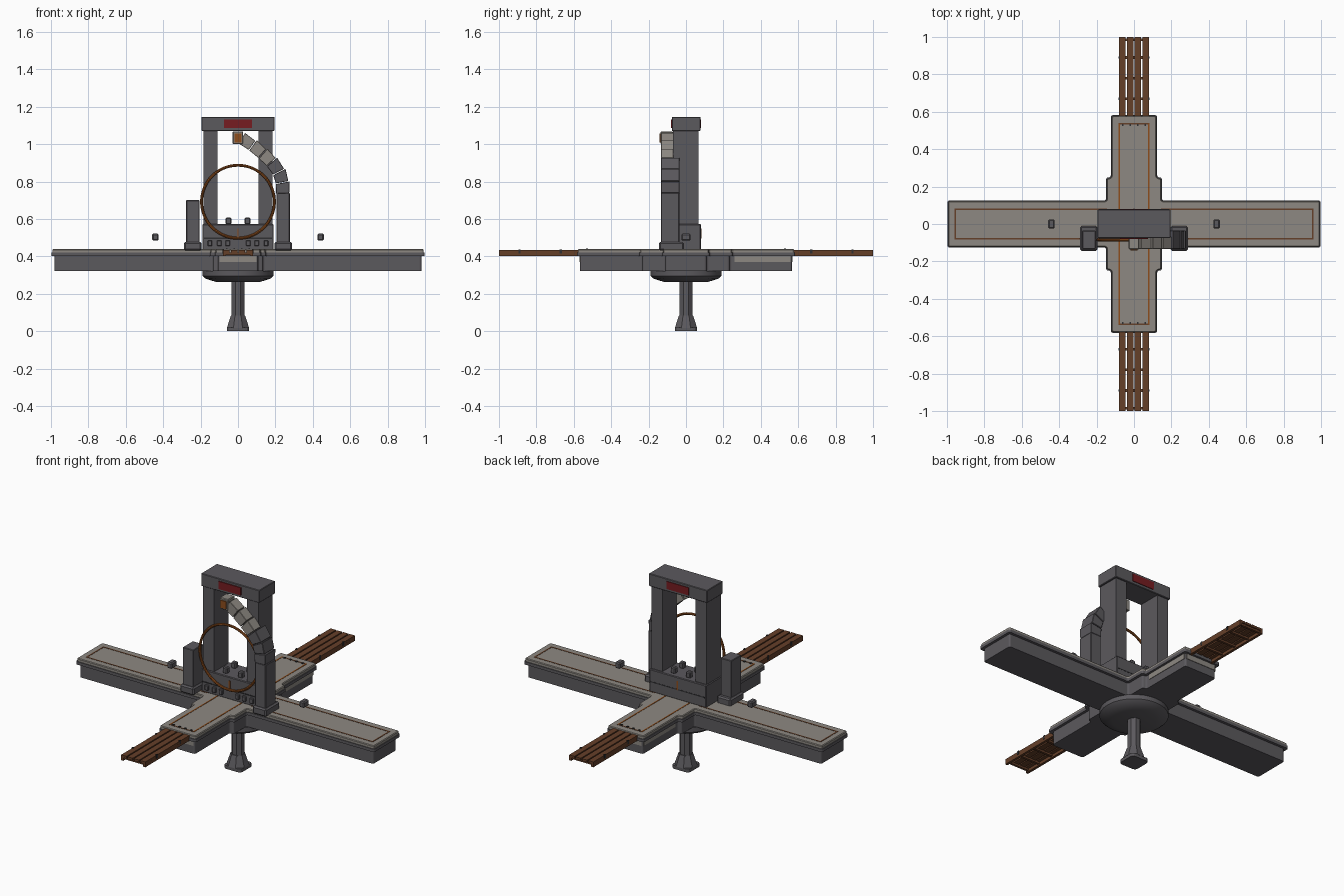
import bpy
import bmesh
from math import cos, sin, pi
from mathutils import Vector

cube = bpy.data.objects.get("Cube")
if cube:
    bpy.data.objects.remove(cube, do_unlink=True)


def material(name, r, g, b):
    m = bpy.data.materials.new(name)
    m.use_nodes = True
    m.diffuse_color = (r, g, b, 1)
    m.node_tree.nodes["Principled BSDF"].inputs["Base Color"].default_value = (r, g, b, 1)
    return m


STONE = material("warm grey stone", .27, .25, .225)
STEEL = material("dark grey steel", .105, .10, .11)
WOOD = material("brown wood", .13, .05, .022)
RUST = material("rust orange", .27, .075, .012)
RED = material("dark red", .18, .012, .015)
SHADOW = material("charcoal", .03, .03, .032)


def finish(name, bm, mat, bevel=0):
    bmesh.ops.recalc_face_normals(bm, faces=bm.faces)
    mesh = bpy.data.meshes.new(name)
    bm.to_mesh(mesh)
    bm.free()
    mesh.materials.append(mat)
    ob = bpy.data.objects.new(name, mesh)
    bpy.context.collection.objects.link(ob)
    if bevel:
        mod = ob.modifiers.new("soft edges", "BEVEL")
        mod.width = bevel
        mod.segments = 1
    return ob


def box(name, x, y, z, mat, bevel=0):
    """Box from (low, high) ranges on each axis."""
    bm = bmesh.new()
    bmesh.ops.create_cube(bm, size=1)
    for v in bm.verts:
        v.co = [(r[0] + r[1]) / 2 + c * (r[1] - r[0]) for r, c in zip((x, y, z), v.co)]
    return finish(name, bm, mat, bevel)


def prism(name, points, push, mat, bevel=0, round_corners=0):
    """Extrude a flat outline along a vector."""
    bm = bmesh.new()
    face = bm.faces.new([bm.verts.new(p) for p in points])
    new = bmesh.ops.extrude_face_region(bm, geom=[face])["geom"]
    bmesh.ops.translate(bm, vec=push, verts=[g for g in new if isinstance(g, bmesh.types.BMVert)])
    if round_corners:
        upright = [e for e in bm.edges if abs(e.verts[0].co.z - e.verts[1].co.z) > .001]
        bmesh.ops.bevel(bm, geom=upright, offset=round_corners, segments=3,
                        profile=.5, affect="EDGES")
    return finish(name, bm, mat, bevel)


def lathe(name, rings, sides, mat, turn=0):
    """Stack of (radius, height) rings with closed ends."""
    bm = bmesh.new()
    loops = [[bm.verts.new((r * cos(turn + 2 * pi * i / sides), r * sin(turn + 2 * pi * i / sides), z))
              for i in range(sides)] for r, z in rings]
    bm.faces.new(loops[0])
    bm.faces.new(loops[-1])
    for a, b in zip(loops, loops[1:]):
        for i in range(sides):
            j = (i + 1) % sides
            bm.faces.new((a[i], a[j], b[j], b[i]))
    return finish(name, bm, mat)


def cross(name, grow, low, high, mat, bevel=0):
    """Cross-shaped deck layer with a wider middle."""
    quarter = [(.993, .122), (.145, .122), (.145, .245), (.12, .245), (.12, .578)]
    quarter = [(x + grow, y + grow) for x, y in quarter]
    outline = quarter + [(-x, y) for x, y in reversed(quarter)]
    outline += [(-x, -y) for x, y in outline]
    return prism(name, [(x, y, low) for x, y in outline], (0, 0, high - low), mat, bevel, .011)


# Deck, lip and hull
cross("deck_slab", 0, .416, .438, STONE, .004)
cross("deck_lip", .004, .402, .420, STEEL)
cross("deck_hull", -.012, .322, .406, STEEL)

# Pale upper panels on the hull of the short arms
for s in (-1, 1):
    box("hull_end_panel", (-.1, .1), sorted((s * .564, s * .569)), (.37, .402), STONE)
    box("hull_side_panel", sorted((s * .106, s * .111)), (.26, .56), (.37, .402), STONE)

# Inlaid lines on the deck
for s in (-1, 1):
    for t in (-1, 1):
        box("long_inlay", sorted((s * .145, s * .955)), (t * .08 - .004, t * .08 + .004), (.434, .4395), WOOD)
        box("short_inlay", (t * .08 - .004, t * .08 + .004), sorted((s * .08, s * .538)), (.434, .4395), RUST)
    box("long_inlay_end", (s * .955 - .004, s * .955 + .004), (-.084, .084), (.434, .4395), WOOD)
    box("short_inlay_end", (-.084, .084), (s * .535 - .004, s * .535 + .004), (.434, .4395), WOOD)
    for i in range(4):
        x = -.06 + i * .04
        box("inlay_stud", (x - .005, x + .005), (s * .53 - .005, s * .53 + .005), (.434, .443), SHADOW)

# Timber walkways
for s in (-1, 1):
    y = sorted((s * .565, s * 1.0))
    for i in range(4):
        x = -.0635 + i * .0423
        box("walkway_plank", (x - .0175, x + .0175), y, (.419, .433), WOOD)
    for t in (-1, 1):
        box("walkway_side_beam", sorted((t * .066, t * .081)), y, (.401, .422), WOOD)
    for d in (.67, .78, .89, .985):
        box("walkway_crossbar", (-.072, .072), (s * d - .007, s * d + .007), (.408, .42), WOOD)
    for d in (.67, .89):
        for t in (-1, 1):
            box("walkway_bolt", (t * .079 - .004, t * .079 + .004), (s * d - .006, s * d + .006),
                (.415, .437), SHADOW)

# Pedestal
dish = lathe("pedestal_dish", [(.12, .264), (.172, .28), (.189, .295), (.189, .323)], 32, STEEL)
lathe("pedestal_column", [(.037, .07), (.037, .27)], 8, STEEL, pi / 8)
foot = prism("pedestal_foot", [(-.058, -.058, 0), (.058, -.058, 0), (.058, .058, 0), (-.058, .058, 0)],
             (0, 0, .02), STEEL, 0, .02)
lathe("pedestal_flare", [(.064, .018), (.041, .085)], 8, STEEL, pi / 8)

# Gate: plinth, pillars, lintel and signs
box("gate_plinth", (-.19, .19), (-.078, .08), (.436, .572), STEEL, .004)
for s in (-1, 1):
    box("gate_pillar", sorted((s * .11, s * .185)), (-.07, .067), (.57, 1.075), STEEL)
    box("gate_sign", (-.075, .075), sorted((s * .07, s * .081)), (1.086, 1.132), RED)
    box("plinth_mark", (-.004, .004), sorted((s * .07, s * .083)), (.495, .55), RUST)
    box("plinth_groove", (-.182, .182), sorted((s * .07, s * .081)), (.494, .5), SHADOW)
    for t in (-1, 1):
        box("plinth_knob", (s * .051 - .015, s * .051 + .015), (t * .04 - .015, t * .04 + .015),
            (.57, .607), STEEL, .005)
box("gate_lintel", (-.195, .195), (-.075, .077), (1.07, 1.146), STEEL, .003)
for s in (-1, 1):
    for x in (.055, .1, .15):
        box("plinth_cleat", (s * x - .012, s * x + .012), (-.09, -.075), (.455, .486), STEEL, .003)

# Ring
bpy.ops.mesh.primitive_torus_add(location=(0, -.085, .692), rotation=(pi / 2, 0, 0), major_radius=.195,
                                 minor_radius=.0075, major_segments=64, minor_segments=8)
ring = bpy.context.object
ring.name = "ring"
ring.data.materials.append(RUST)

# Side posts
for s, top in ((-1, .70), (1, .738)):
    box("post_base", sorted((s * .196, s * .288)), (-.145, -.012), (.43, .478), STEEL, .008)
    box("side_post", sorted((s * .206, s * .277)), (-.133, -.036), (.47, top), STEEL, .003)

# Segmented arm curving up from the taller post
path = [Vector(p) for p in ((.241, .735), (.238, .795), (.22, .852), (.18, .905), (.132, .95),
                            (.078, .994), (.018, 1.032))]
normals = []
for i in range(len(path)):
    d = (path[min(i + 1, len(path) - 1)] - path[max(i - 1, 0)]).normalized()
    normals.append(Vector((d.y, -d.x)))
for i in range(len(path) - 1):
    a, b = path[i], path[i + 1]
    gap = (b - a) * .03
    wide = .037 - .001 * i
    # Each block flares a little towards its far end
    corners = [a + gap - normals[i] * wide, a + gap + normals[i] * (wide - .004),
               b - gap + normals[i + 1] * (wide + .002), b - gap - normals[i + 1] * wide]
    lower = i < 3
    back = -.036 if lower else -.068
    prism("arm_segment", [(c.x, -.133, c.y) for c in corners], (0, back + .133, 0),
          STEEL if lower else STONE, .002)
box("arm_head", (-.029, .028), (-.135, -.07), (1.0, 1.068), STONE, .004)
box("arm_head_plate", (-.018, .018), (-.141, -.133), (1.01, 1.056), RUST)

# Hovering nodes over the long arms
for s in (-1, 1):
    box("hover_node", (s * .442 - .017, s * .442 + .017), (-.025, .025), (.484, .521), STEEL, .006)

for ob in (dish, ring):
    bpy.ops.object.select_all(action="DESELECT")
    ob.select_set(True)
    bpy.context.view_layer.objects.active = ob
    bpy.ops.object.shade_smooth_by_angle()
